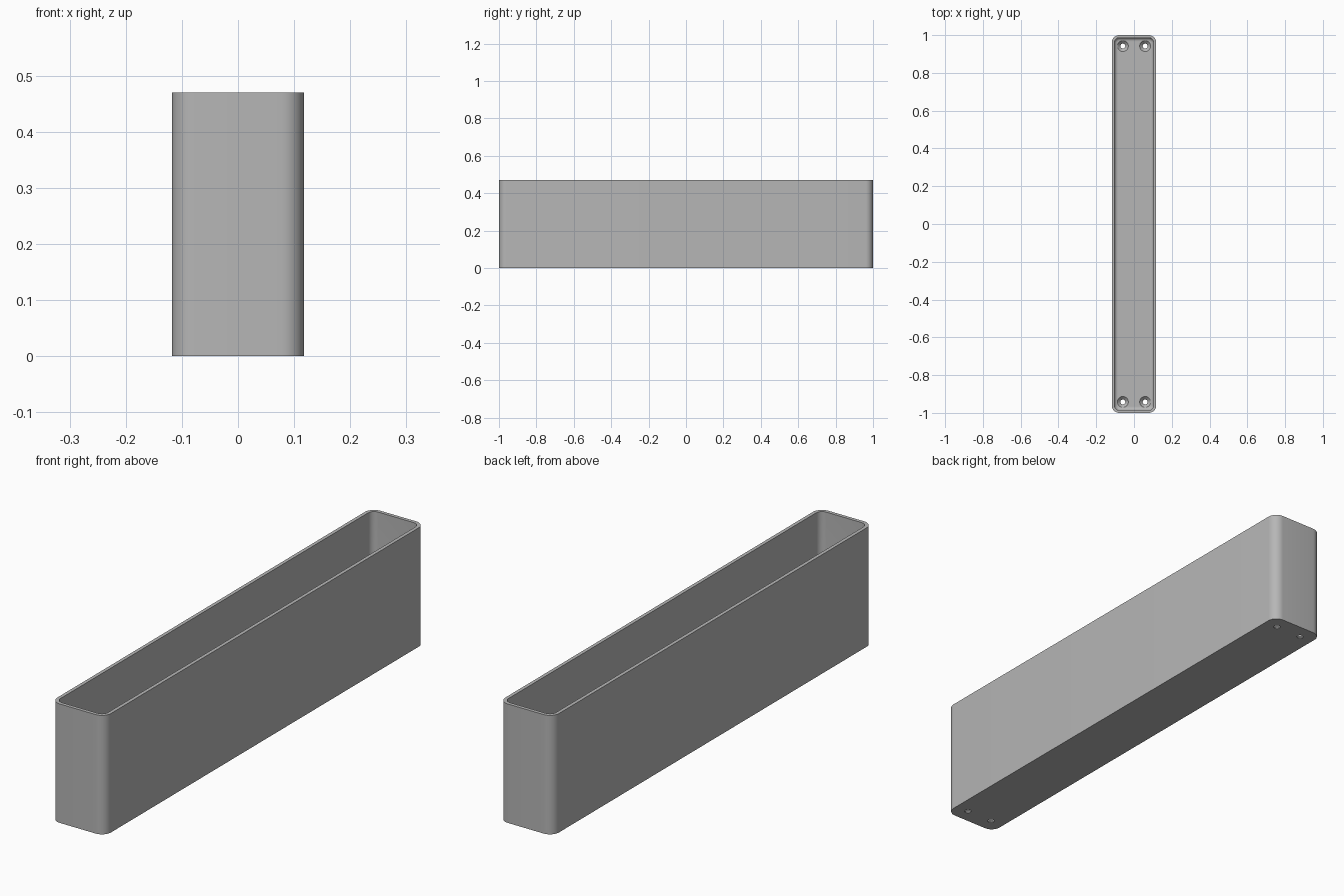
import bpy, bmesh, math
from math import pi, sin, cos

if "Cube" in bpy.data.objects:
    bpy.data.objects.remove(bpy.data.objects["Cube"], do_unlink=True)

HALF_X, HALF_Y, HEIGHT = 0.1175, 1.0, 0.47
CORNER, WALL, FLOOR, FILLET = 0.04, 0.014, 0.02, 0.018
HOLE_X, HOLE_Y, HOLE_R, SINK_R = 0.059, 0.942, 0.013, 0.029

grey = bpy.data.materials.new("plain grey")
grey.use_nodes = True
colour = (0.47, 0.47, 0.47, 1)
grey.diffuse_color = colour
grey.node_tree.nodes["Principled BSDF"].inputs["Base Color"].default_value = colour


def rounded_ring(bm, inset, z, steps=10):
    """Rounded rectangle of vertices, shrunk by inset."""
    r = CORNER - inset
    ring = []
    for q, (sx, sy) in enumerate([(1, 1), (-1, 1), (-1, -1), (1, -1)]):
        for i in range(steps + 1):
            a = (q + i / steps) * pi / 2
            ring.append(bm.verts.new((sx * (HALF_X - CORNER) + r * cos(a),
                                      sy * (HALF_Y - CORNER) + r * sin(a), z)))
    return ring


def circle_ring(bm, x, y, r, z, n=32):
    return [bm.verts.new((x + r * cos(2 * pi * i / n), y + r * sin(2 * pi * i / n), z))
            for i in range(n)]


def loft(bm, rings):
    """Skin successive rings and cap both ends."""
    for a, b in zip(rings, rings[1:]):
        for i in range(len(a)):
            j = (i + 1) % len(a)
            bm.faces.new((a[i], a[j], b[j], b[i]))
    bm.faces.new(rings[0][::-1])
    bm.faces.new(rings[-1])


def finish(bm, name):
    bmesh.ops.recalc_face_normals(bm, faces=bm.faces)
    mesh = bpy.data.meshes.new(name)
    bm.to_mesh(mesh)
    bm.free()
    mesh.materials.append(grey)
    obj = bpy.data.objects.new(name, mesh)
    bpy.context.collection.objects.link(obj)
    return obj


# Open trough: outer wall, rim, inner wall, filleted floor
bm = bmesh.new()
rings = [rounded_ring(bm, 0, 0), rounded_ring(bm, 0, HEIGHT), rounded_ring(bm, WALL, HEIGHT)]
for i in range(7):
    a = i / 6 * pi / 2
    rings.append(rounded_ring(bm, WALL + FILLET * (1 - cos(a)), FLOOR + FILLET * (1 - sin(a))))
loft(bm, rings)
trough = finish(bm, "trough")

# Countersunk screw holes in the four floor corners
bm = bmesh.new()
for sx in (-1, 1):
    for sy in (-1, 1):
        profile = [(HOLE_R, -0.02), (HOLE_R, FLOOR + HOLE_R - SINK_R),
                   (SINK_R, FLOOR), (SINK_R, FLOOR + 0.03)]
        loft(bm, [circle_ring(bm, sx * HOLE_X, sy * HOLE_Y, r, z) for r, z in profile])
cutter = finish(bm, "screw_hole_cutter")
cutter.hide_render = True

cut = trough.modifiers.new("screw holes", "BOOLEAN")
cut.operation = "DIFFERENCE"
cut.solver = "EXACT"
cut.object = cutter
bpy.context.view_layer.objects.active = trough
bpy.ops.object.select_all(action="DESELECT")
trough.select_set(True)
bpy.ops.object.modifier_apply(modifier=cut.name)
bpy.data.objects.remove(cutter, do_unlink=True)
bpy.ops.object.shade_smooth_by_angle(angle=math.radians(30))
